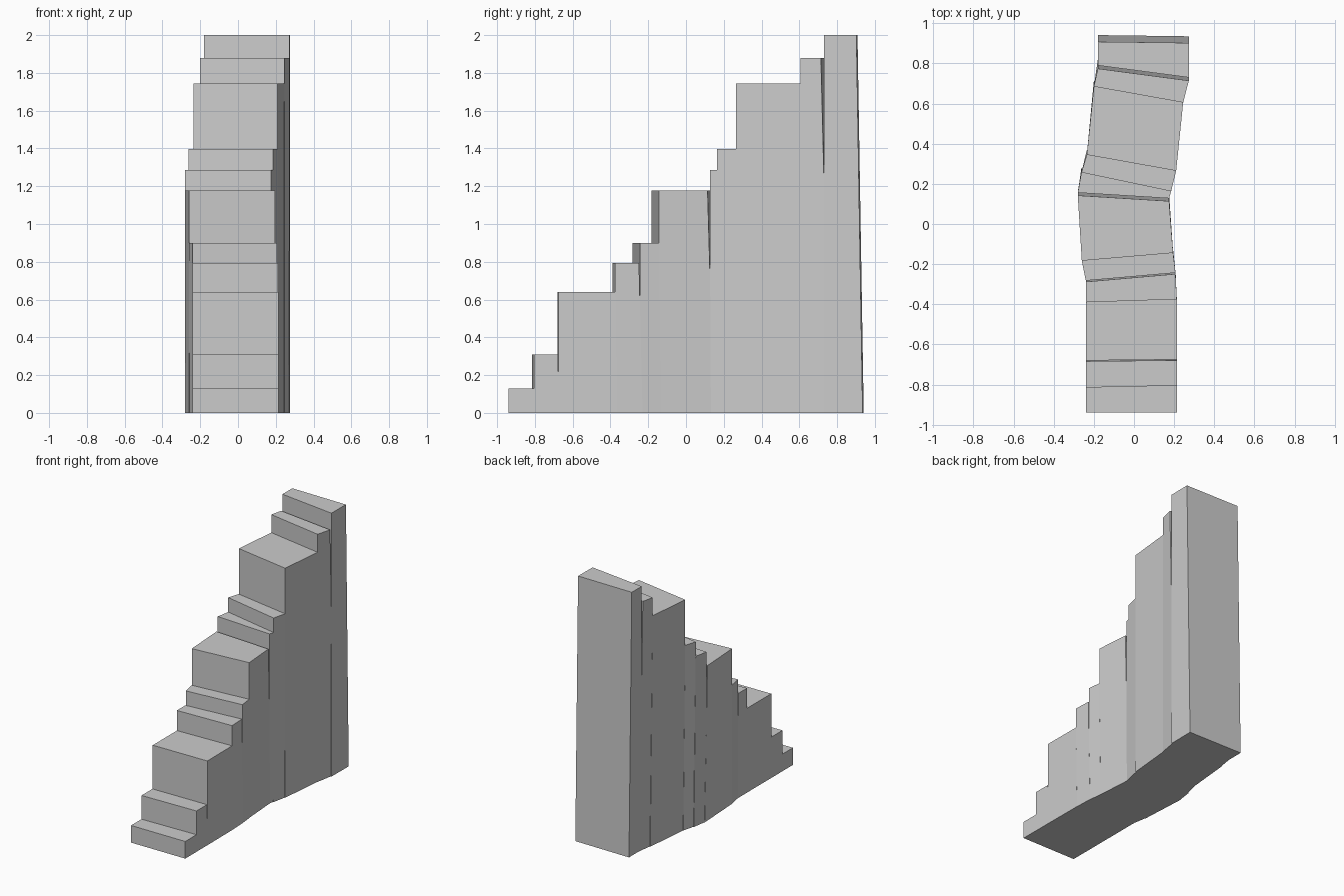
import bpy, bmesh

# Riser lines in plan: left x, left y, right x, right y, tread height, gap behind tread
RISERS = [
    (-0.24, -0.94, 0.215, -0.94, 0.13, 0.0),
    (-0.24, -0.815, 0.215, -0.805, 0.31, 0.004),
    (-0.24, -0.68, 0.215, -0.675, 0.64, 0.0),
    (-0.24, -0.39, 0.213, -0.375, 0.793, 0.006),
    (-0.24, -0.282, 0.207, -0.243, 0.90, 0.0),
    (-0.26, -0.183, 0.195, -0.144, 1.178, 0.014),
    (-0.28, 0.156, 0.175, 0.128, 1.287, 0.0),
    (-0.262, 0.257, 0.185, 0.163, 1.397, 0.0),
    (-0.235, 0.345, 0.21, 0.265, 1.743, 0.0),
    (-0.20, 0.685, 0.245, 0.605, 1.88, 0.016),
    (-0.18, 0.79, 0.273, 0.73, 2.0, 0.0),
]
BACK = (-0.18, 0.908, 0.275, 0.902)
LEAN = 0.0165  # backward slope of each block's rear face per unit of height


def step_block(name, front, back):
    xl, yl, xr, yr, h, gap = front
    bl, byl, br, byr = back[:4]
    drop = LEAN * h
    bm = bmesh.new()
    rings = []
    for z, dy in ((0, drop), (h, -gap)):
        plan = [(xl, yl), (xr, yr), (br, byr + dy), (bl, byl + dy)]
        rings.append([bm.verts.new((x, y, z)) for x, y in plan])
    low, top = rings
    bm.faces.new(low[::-1])
    bm.faces.new(top)
    for i in range(4):
        j = (i + 1) % 4
        bm.faces.new((low[i], low[j], top[j], top[i]))
    mesh = bpy.data.meshes.new(name)
    bm.to_mesh(mesh)
    bm.free()
    bpy.context.collection.objects.link(bpy.data.objects.new(name, mesh))


# Solid steps and landings, each reaching the ground
for i, (front, back) in enumerate(zip(RISERS, RISERS[1:] + [BACK])):
    kind = "landing" if i in (2, 5, 8) else "step"
    step_block(f"{kind}_{i + 1}", front, back)
